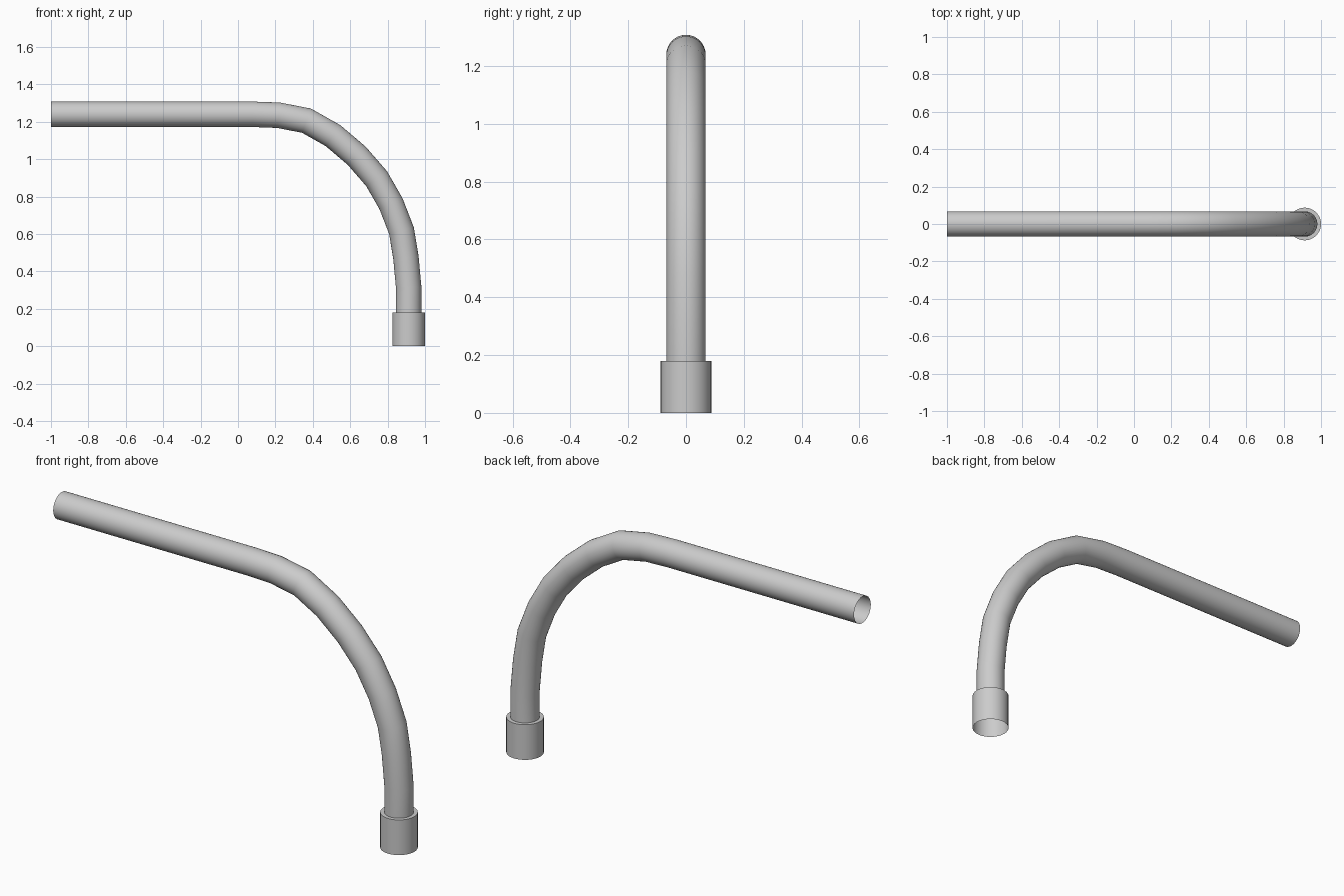
import bpy, bmesh, math
from mathutils import Vector

if "Cube" in bpy.data.objects:
    bpy.data.objects.remove(bpy.data.objects["Cube"])

SIDES = 32
R_PIPE, R_COLLAR = 0.068, 0.0875
COLLAR_TOP = 0.18

# centre line of the pipe in the XZ plane, from the open end to the collar
path = [Vector((x, 0, z)) for x, z in [
    (-1, 1.24), (0.08, 1.24), (0.217, 1.235), (0.366, 1.206), (0.508, 1.126),
    (0.634, 1.019), (0.741, 0.896), (0.818, 0.762), (0.874, 0.618),
    (0.898, 0.473), (0.9125, 0.315), (0.9125, COLLAR_TOP)]]


def ring(bm, centre, across, radius, stretch=1.0):
    """Circle spanned by world Y and the in-plane vector across."""
    side = Vector((0, 1, 0))
    return [bm.verts.new(centre + radius * (math.cos(a) * stretch * across + math.sin(a) * side))
            for a in (2 * math.pi * i / SIDES for i in range(SIDES))]


def bridge(bm, a, b):
    for i in range(SIDES):
        j = (i + 1) % SIDES
        bm.faces.new((a[i], a[j], b[j], b[i]))


bm = bmesh.new()
rings = []

# bent pipe with mitred rings
for i, p in enumerate(path):
    d_in = (p - path[i - 1]).normalized() if i else Vector((1, 0, 0))
    d_out = (path[i + 1] - p).normalized() if i < len(path) - 1 else Vector((0, 0, -1))
    t = (d_in + d_out).normalized()
    rings.append(ring(bm, p, Vector((-t.z, 0, t.x)), R_PIPE, 1 / t.dot(d_in)))

# collar: step outwards, then straight down to the open mouth
for z in (COLLAR_TOP, 0.0):
    rings.append(ring(bm, Vector((0.9125, 0, z)), Vector((1, 0, 0)), R_COLLAR))

for a, b in zip(rings, rings[1:]):
    bridge(bm, a, b)
bmesh.ops.recalc_face_normals(bm, faces=bm.faces)
# open tube: make sure the faces point outwards
bm.faces.ensure_lookup_table()
f = bm.faces[0]
c = f.calc_center_median()
if f.normal.dot(Vector((0, c.y, c.z - 1.24))) < 0:
    bmesh.ops.reverse_faces(bm, faces=bm.faces)

mesh = bpy.data.meshes.new("bent_pipe")
bm.to_mesh(mesh)
bm.free()
obj = bpy.data.objects.new("bent_pipe", mesh)
bpy.context.collection.objects.link(obj)
bpy.context.view_layer.objects.active = obj
obj.select_set(True)
bpy.ops.object.shade_smooth_by_angle(angle=math.radians(35))
